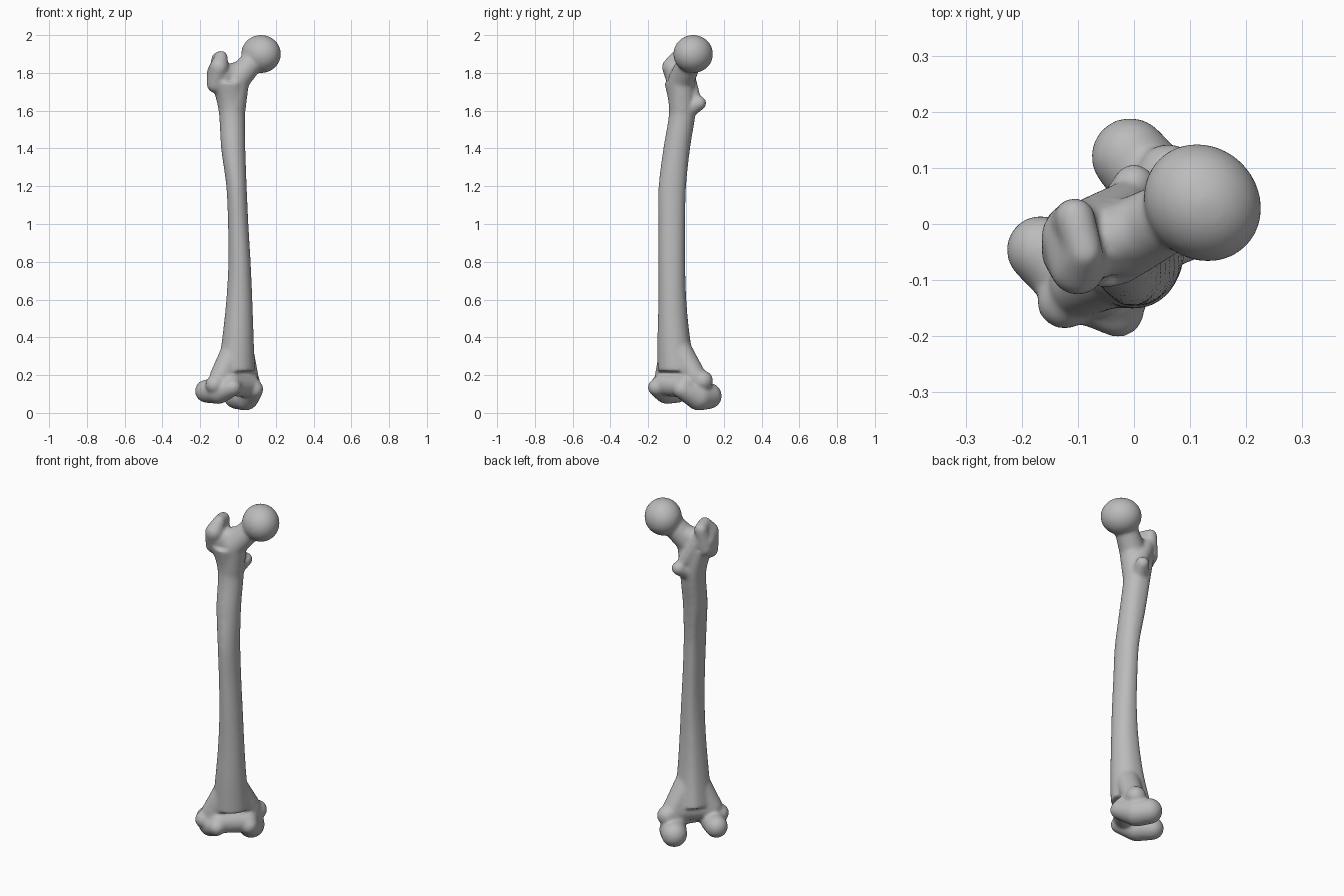
import bpy, bmesh, math
from mathutils import Matrix, Vector

cube = bpy.data.objects.get("Cube")
if cube:
    bpy.data.objects.remove(cube)

grey = bpy.data.materials.new("bone_grey")
grey.use_nodes = True
colour = (0.5, 0.5, 0.5, 1)
grey.diffuse_color = colour
grey.node_tree.nodes["Principled BSDF"].inputs["Base Color"].default_value = colour

bone = bmesh.new()
TURN = Matrix.Rotation(math.pi / 4, 4, "Z")   # knee end is twisted against the hip end


def add(part, turned=False):
    """Merge one closed part into the bone."""
    if turned:
        part.transform(TURN)
    bmesh.ops.recalc_face_normals(part, faces=part.faces)
    mesh = bpy.data.meshes.new("part")
    part.to_mesh(mesh)
    bone.from_mesh(mesh)
    bpy.data.meshes.remove(mesh)
    part.free()


def lump(*balls, turned=False):
    """Convex skin stretched around balls given as x, y, z, radius."""
    part = bmesh.new()
    for x, y, z, r in balls:
        bmesh.ops.create_icosphere(part, subdivisions=3, radius=r,
                                   matrix=Matrix.Translation((x, y, z)))
    if len(balls) > 1:
        hull = bmesh.ops.convex_hull(part, input=part.verts)
        inside = [v for v in hull["geom_interior"] if isinstance(v, bmesh.types.BMVert)]
        bmesh.ops.delete(part, geom=inside, context="VERTS")
        loose = [f for f in part.faces if any(len(e.link_faces) != 2 for e in f.edges)]
        if loose:   # rebuild cleanly from the remaining points
            bmesh.ops.delete(part, geom=part.faces[:], context="FACES_ONLY")
            bmesh.ops.convex_hull(part, input=part.verts)
    add(part, turned)


def between(a, b, c, d, t):
    """Smooth curve from b to c."""
    return b + (c - a) * t / 2 + (a - b * 2.5 + c * 2 - d / 2) * t**2 \
        + ((b - c) * 1.5 + (d - a) / 2) * t**3


# Shaft: height, centre x, centre y, half width, half depth
sections = [Vector(s) for s in (
    (0.22, -0.01, -0.05, 0.10, 0.10),
    (0.4, 0.0, -0.066, 0.083, 0.085),
    (0.6, 0.007, -0.073, 0.069, 0.073),
    (0.8, 0.008, -0.076, 0.059, 0.07),
    (1.0, 0.001, -0.076, 0.054, 0.07),
    (1.2, -0.008, -0.073, 0.054, 0.072),
    (1.4, -0.025, -0.05, 0.064, 0.07),
    (1.6, -0.033, -0.02, 0.07, 0.07),
    (1.75, -0.05, -0.035, 0.09, 0.08))]
padded = [sections[0]] + sections + [sections[-1]]
STEPS, SIDES = 8, 48
rows = [between(*padded[i:i + 4], k / STEPS)
        for i in range(len(sections) - 1) for k in range(STEPS)] + [sections[-1]]
shaft = bmesh.new()
rings = []
for z, cx, cy, rx, ry in rows:
    ring = []
    for k in range(SIDES):
        a = math.tau * k / SIDES
        ridge = 1 + 0.12 * max(0, math.cos(a - math.radians(125))) ** 12
        ring.append(shaft.verts.new((cx + rx * ridge * math.cos(a),
                                     cy + ry * ridge * math.sin(a), z)))
    rings.append(ring)
for low, high in zip(rings, rings[1:]):
    for k in range(SIDES):
        n = (k + 1) % SIDES
        shaft.faces.new((low[k], low[n], high[n], high[k]))
shaft.faces.new(rings[0])
shaft.faces.new(rings[-1])
add(shaft)

# Ball of the hip joint, a little longer front to back
head = bmesh.new()
bmesh.ops.create_icosphere(head, subdivisions=4, radius=1)
head.transform(Matrix.Translation((0.122, 0.038, 1.9)) @ TURN
               @ Matrix.Diagonal((0.1, 0.11, 0.101, 1)))
add(head)

# Neck and its bridge to the outer knob
lump((0.08, 0.022, 1.865, 0.062), (-0.01, -0.025, 1.76, 0.07))
lump((-0.01, -0.025, 1.76, 0.07), (-0.03, -0.02, 1.6, 0.07))
lump((-0.08, -0.045, 1.78, 0.06), (0.02, 0.0, 1.81, 0.055))

# Large outer knob with its rear hook
lump((-0.118, -0.05, 1.74, 0.048), (-0.1, -0.078, 1.83, 0.05),
     (-0.12, -0.02, 1.8, 0.046), (-0.088, -0.05, 1.885, 0.033))
lump((-0.12, -0.01, 1.76, 0.042), (-0.105, 0.012, 1.875, 0.036),
     (-0.088, -0.05, 1.885, 0.033))

# Crest running down to the small rear knob
lump((-0.1, 0.0, 1.83, 0.038), (-0.02, 0.035, 1.68, 0.04))
lump((0.0, 0.07, 1.64, 0.038), (-0.03, 0.0, 1.6, 0.05))

# Flare above the knee
lump((-0.042, -0.045, 0.37, 0.073), (-0.14, -0.01, 0.19, 0.06),
     (0.07, 0.0, 0.19, 0.06), turned=True)

# Inner knee knuckle and side bump
lump((0.08, 0.09, 0.09, 0.07), (0.075, 0.02, 0.085, 0.073),
     (0.045, -0.075, 0.125, 0.05), turned=True)
lump((0.106, 0.02, 0.17, 0.055), (0.05, 0.0, 0.15, 0.06), turned=True)

# Outer knee knuckle and side bump
lump((-0.15, 0.085, 0.115, 0.062), (-0.145, 0.0, 0.115, 0.068),
     (-0.13, -0.09, 0.135, 0.047), turned=True)
lump((-0.185, -0.01, 0.15, 0.05), (-0.1, -0.02, 0.16, 0.06), turned=True)

# Groove for the kneecap
lump((-0.11, -0.06, 0.15, 0.06), (0.04, -0.05, 0.14, 0.06), turned=True)

mesh = bpy.data.meshes.new("thigh_bone")
bone.to_mesh(mesh)
bone.free()
mesh.materials.append(grey)
thigh_bone = bpy.data.objects.new("thigh_bone", mesh)
bpy.context.collection.objects.link(thigh_bone)

# Fuse the parts into one skin and soften the joins
fuse = thigh_bone.modifiers.new("fuse", "REMESH")
fuse.mode = "VOXEL"
fuse.voxel_size = 0.008
fuse.use_smooth_shade = True
soften = thigh_bone.modifiers.new("soften", "SMOOTH")
soften.factor = 0.5
soften.iterations = 14
